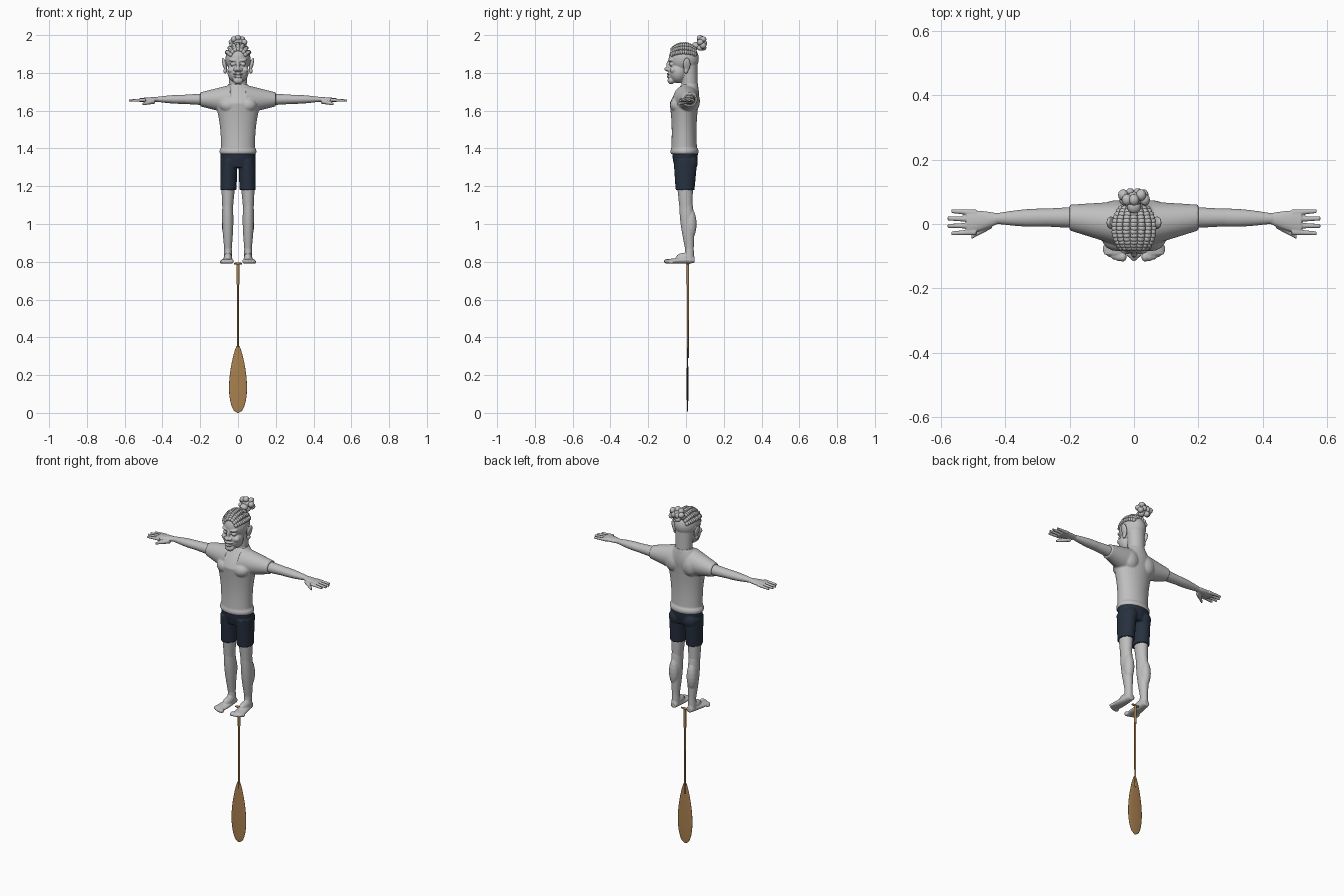
import bpy, bmesh, math
from mathutils import Matrix, Vector

cube = bpy.data.objects.get("Cube")
if cube:
    bpy.data.objects.remove(cube, do_unlink=True)


def material(name, color):
    mat = bpy.data.materials.new(name)
    mat.use_nodes = True
    mat.diffuse_color = (*color, 1)
    mat.node_tree.nodes["Principled BSDF"].inputs["Base Color"].default_value = (*color, 1)
    return mat


GREY = material("light grey", (.52, .52, .52))
NAVY = material("navy cloth", (.02, .03, .05))
WOOD = material("varnished wood", (.4, .22, .08))

# Landmark heights
EYES, CROWN, SHOULDER, HEM, ANKLE = 1.85, 1.875, 1.66, 1.37, .87
CUFF, KNEE, SOLE = 1.18, 1.1, .79


def swell(amount):
    """Shape rule for a tube that is fuller (or slimmer) at its middle."""
    return lambda t: 1 + amount * math.sin(math.pi * t)


def tube(bm, start, end, start_radii, end_radii, pair=False, shape=swell(0), steps=16, sides=32):
    """Elliptical tube along its longest axis, optionally mirrored in x."""
    start, end = Vector(start), Vector(end)
    start_radii, end_radii = Vector(start_radii), Vector(end_radii)
    span = [abs(value) for value in end - start]
    axis = span.index(max(span))
    across, upward = [i for i in range(3) if i != axis]
    for side in ((1, -1) if pair else (1,)):
        rings = []
        for step in range(steps + 1):
            t = step / steps
            radii = start_radii.lerp(end_radii, t) * shape(t)
            ring = []
            for k in range(sides):
                angle = math.tau * k / sides
                point = start.lerp(end, t)
                point[across] += radii.x * math.cos(angle)
                point[upward] += radii.y * math.sin(angle)
                point.x *= side
                ring.append(bm.verts.new(point))
            rings.append(ring)
        for lower, upper in zip(rings, rings[1:]):
            for k in range(sides):
                n = (k + 1) % sides
                bm.faces.new((lower[k], lower[n], upper[n], upper[k]))
        bm.faces.new(rings[0])
        bm.faces.new(rings[-1])


def blob(bm, centre, size, pair=False, turn=0, segments=16):
    """Ellipsoid, optionally turned about y and mirrored in x."""
    x, y, z = centre
    for side in ((1, -1) if pair else (1,)):
        matrix = (Matrix.Translation((x * side, y, z))
                  @ Matrix.Rotation(turn * side, 4, 'Y') @ Matrix.Diagonal((*size, 1)))
        bmesh.ops.create_uvsphere(bm, u_segments=segments, v_segments=segments // 2 + 2,
                                  radius=1, matrix=matrix)


def finish(bm, name, mat, voxel=0, smoothing=3):
    """Make a smooth object; a voxel size fuses its overlapping volumes."""
    bmesh.ops.recalc_face_normals(bm, faces=bm.faces)
    for face in bm.faces:
        face.smooth = len(face.verts) < 5
    mesh = bpy.data.meshes.new(name)
    bm.to_mesh(mesh)
    bm.free()
    mesh.materials.append(mat)
    ob = bpy.data.objects.new(name, mesh)
    bpy.context.collection.objects.link(ob)
    if voxel:
        fuse = ob.modifiers.new("Fuse", 'REMESH')
        fuse.mode, fuse.voxel_size, fuse.use_smooth_shade = 'VOXEL', voxel, True
        soften = ob.modifiers.new("Soften", 'SMOOTH')
        soften.factor, soften.iterations = .5, smoothing


# Head: neck, skull, jaw and chin
head = bmesh.new()
tube(head, (0, .02, 1.7), (0, .015, EYES), (.045, .042), (.05, .045))
blob(head, (0, -.012, CROWN), (.066, .08, .075), segments=32)
blob(head, (0, -.042, EYES - .045), (.056, .05, .06), segments=32)
blob(head, (0, -.078, EYES - .09), (.028, .02, .02))
# Brows, eyes and cheeks
blob(head, (.02, -.074, EYES + .016), (.028, .02, .01), pair=True, turn=-.1)
blob(head, (.027, -.076, EYES - .004), (.014, .014, .01), pair=True)
blob(head, (.036, -.066, EYES - .035), (.02, .02, .017), pair=True)
# Nose bridge, tip and nostrils
blob(head, (0, -.09, EYES - .01), (.01, .014, .026))
blob(head, (0, -.1, EYES - .03), (.013, .015, .012))
blob(head, (.014, -.092, EYES - .032), (.01, .012, .01), pair=True)
# Lips and ears
for drop, width in ((.055, .027), (.07, .022)):
    blob(head, (0, -.09, EYES - drop), (width, .012, .0065))
blob(head, (.072, .004, EYES - .005), (.01, .02, .036), pair=True, turn=.25)
blob(head, (.068, 0, EYES - .04), (.01, .012, .014), pair=True)
finish(head, "head", GREY, voxel=.003)

# Cornrow braids running from the forehead to the back of the head
hair = bmesh.new()
KNOTS = 13
for row in range(-3, 4):
    lean = math.radians(21 * row)
    for knot in range(KNOTS):
        sweep = math.radians(40 + 98 * knot / (KNOTS - 1))
        centre = (.066 * math.sin(sweep) * math.sin(lean), -.012 - .08 * math.cos(sweep),
                  CROWN + .077 * math.sin(sweep) * math.cos(lean))
        twist = .35 if knot % 2 else -.35
        blob(hair, centre, (.0125, .01, .011), turn=lean + twist, segments=10)
finish(hair, "braided_hair", GREY)

# Gathered bun: a tie, a core and a ring of braid ends
bun = bmesh.new()
BUN = CROWN + .083
blob(bun, (0, .056, BUN - .012), (.022, .024, .018))
blob(bun, (0, .08, BUN), (.03, .022, .025))
LOBES = 9
for lobe in range(LOBES):
    angle = math.tau * lobe / LOBES
    depth = .09 if lobe % 2 else .075
    blob(bun, (.034 * math.sin(angle), depth, BUN + .026 * math.cos(angle)),
         (.016, .018, .016), segments=12)
blob(bun, (.012, .1, BUN), (.013, .011, .016), pair=True, segments=12)
finish(bun, "hair_bun", GREY)

# Shirt: belly, chest, sleeves and a soft roll at the hem
shirt = bmesh.new()
BREAST = 1.64
tube(shirt, (0, -.01, HEM), (0, -.01, BREAST), (.09, .07), (.12, .076), shape=swell(-.1))
tube(shirt, (0, -.01, BREAST), (0, .02, 1.74), (.12, .076), (.05, .043), shape=swell(.08))
tube(shirt, (0, -.008, HEM), (0, -.008, HEM + .03), (.094, .071), (.092, .07), shape=swell(.06))
tube(shirt, (.04, 0, SHOULDER), (.2, .02, SHOULDER), (.07, .077), (.04, .037), pair=True)
blob(shirt, (.05, -.045, BREAST - .01), (.05, .04, .04), pair=True)
blob(shirt, (.055, .04, BREAST + .01), (.05, .034, .055), pair=True)
finish(shirt, "shirt", GREY, voxel=.0045)

# Collar band around the base of the neck
collar = bmesh.new()
tube(collar, (0, .018, 1.725), (0, .02, 1.744), (.056, .047), (.048, .042))
finish(collar, "collar", GREY)

# Arms spread sideways: upper arm, forearm and palm
arms = bmesh.new()
tube(arms, (.16, .02, SHOULDER), (.29, .02, SHOULDER), (.034, .032), (.027, .024), pair=True)
tube(arms, (.28, .02, SHOULDER), (.43, .017, SHOULDER), (.028, .024), (.016, .013),
     pair=True, shape=swell(.15))
tube(arms, (.42, .017, SHOULDER), (.52, .005, SHOULDER - .004), (.016, .012), (.035, .01),
     pair=True, shape=swell(.15))
# Four fingers fanned out and a thumb
for finger in range(4):
    reach = .58 - .006 * (finger - 1.5) ** 2
    tube(arms, (.49, .035 - .02 * finger, SHOULDER - .003),
         (reach, .04 - .023 * finger, SHOULDER - .007), (.01, .009), (.006, .006), pair=True)
tube(arms, (.44, 0, SHOULDER - .01), (.505, -.04, SHOULDER - .025), (.013, .013), (.007, .007),
     pair=True)
finish(arms, "arms", GREY, voxel=.0028, smoothing=2)

# Shorts: hips, two legs and the seat
shorts = bmesh.new()
tube(shorts, (0, -.005, CUFF + .12), (0, -.005, HEM + .02), (.08, .055), (.093, .068),
     shape=swell(.06))
tube(shorts, (.051, -.005, CUFF), (.048, -.003, HEM - .03), (.043, .05), (.046, .063), pair=True)
blob(shorts, (.045, .025, HEM - .045), (.042, .038, .045), pair=True)
finish(shorts, "shorts", NAVY, voxel=.004)

# Bare legs: knee, shin, calf and ankle
legs = bmesh.new()
tube(legs, (.052, -.005, CUFF + .02), (.055, 0, KNEE - .02), (.036, .042), (.028, .034), pair=True)
tube(legs, (.055, 0, KNEE), (.053, .018, ANKLE), (.028, .036), (.02, .023),
     pair=True, shape=swell(.2))
blob(legs, (.057, .025, KNEE - .1), (.029, .031, .08), pair=True)
tube(legs, (.053, .018, ANKLE), (.053, .018, SOLE + .01), (.02, .023), (.022, .025), pair=True)
# Feet with five toes each
tube(legs, (.051, .045, SOLE + .02), (.061, -.095, SOLE + .013), (.018, .017), (.032, .011),
     pair=True, shape=swell(.15))
blob(legs, (.053, -.01, SOLE + .03), (.023, .045, .027), pair=True)
for toe in range(5):
    size = .0125 - .001 * toe
    blob(legs, (.035 + .0135 * toe, -.102 + .0015 * toe ** 2, SOLE + size),
         (size, .015, size), pair=True)
finish(legs, "legs_and_feet", GREY, voxel=.0035, smoothing=2)

# Paddle blade: rounded tip, slimming towards the shaft
blade = bmesh.new()
tube(blade, (0, .008, 0), (0, .008, .36), (.044, .004), (.044, .005), steps=32,
     shape=lambda t: .08 + abs(math.sin(math.pi * t ** .7)) ** .7)
finish(blade, "paddle_blade", WOOD)

# Paddle shaft
shaft = bmesh.new()
tube(shaft, (0, .01, .29), (0, .01, .7), (.005, .005), (.005, .006))
finish(shaft, "paddle_shaft", WOOD)

# Paddle handle with a cross grip
handle = bmesh.new()
tube(handle, (0, .01, .68), (0, .01, SOLE), (.0075, .007), (.0075, .007))
tube(handle, (-.022, .01, SOLE), (.022, .01, SOLE), (.005, .004), (.005, .004), shape=swell(.5))
finish(handle, "paddle_handle", WOOD)
